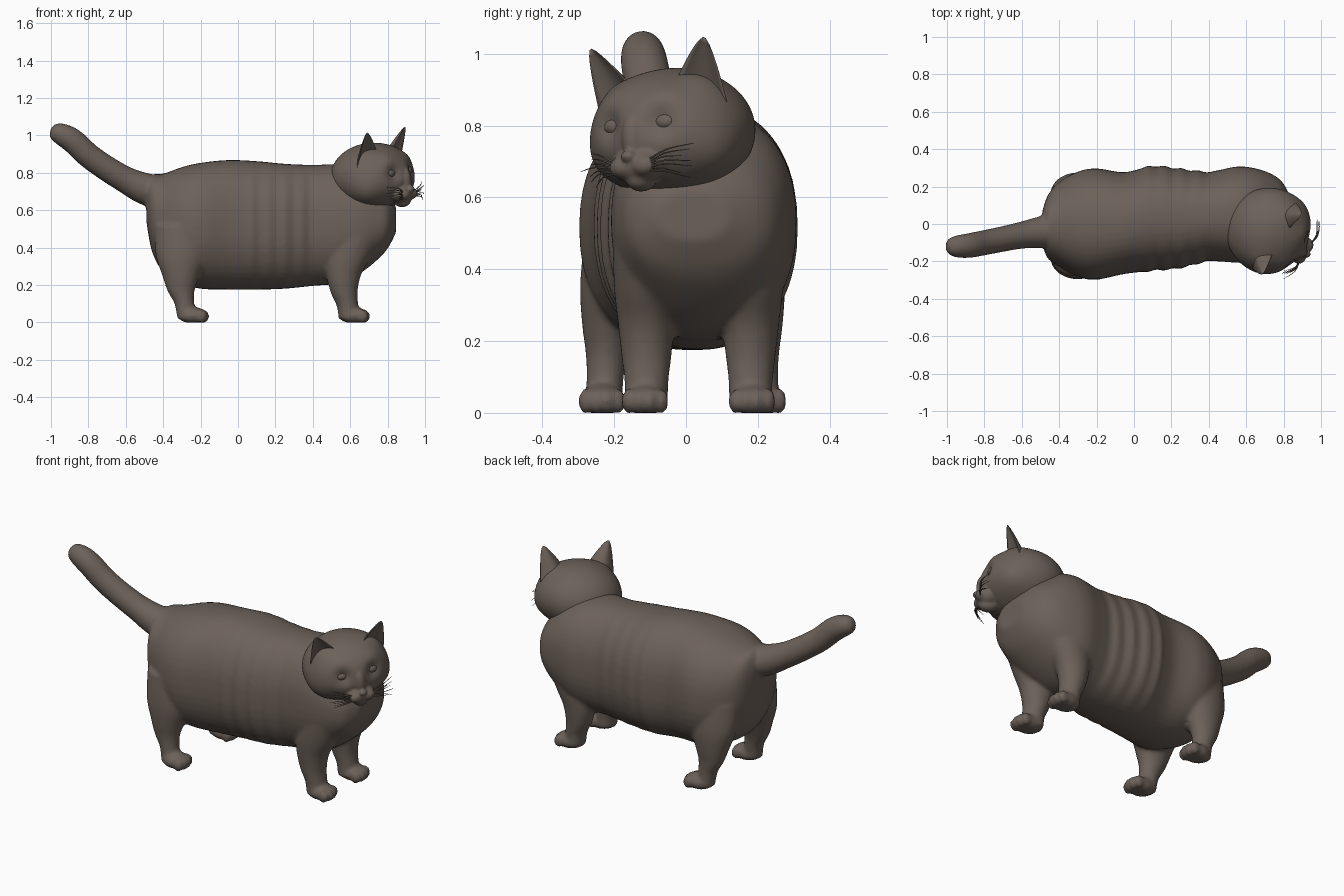
import bpy, bmesh, math, random
from mathutils import Vector, Matrix

if "Cube" in bpy.data.objects:
    bpy.data.objects.remove(bpy.data.objects["Cube"])

random.seed(4)
fur = bpy.data.materials.new("dark taupe fur")
fur.diffuse_color = (0.15, 0.12, 0.10, 1)
fur.use_nodes = True
fur.node_tree.nodes["Principled BSDF"].inputs["Base Color"].default_value = fur.diffuse_color


def spline(rows, steps=6):
    """Catmull-Rom interpolation through rows of numbers."""
    out = []
    for i in range(len(rows) - 1):
        a, b = rows[max(i - 1, 0)], rows[i]
        c, d = rows[i + 1], rows[min(i + 2, len(rows) - 1)]
        for k in range(steps):
            t = k / steps
            out.append(tuple(0.5 * (2 * q + (r - p) * t + (2 * p - 5 * q + 4 * r - s) * t * t
                                    + (3 * q - p - 3 * r + s) * t ** 3)
                             for p, q, r, s in zip(a, b, c, d)))
    return out + [tuple(rows[-1])]


def loft(bm, rings):
    """Skin closed rings of points and cap both ends."""
    vs = [[bm.verts.new(p) for p in ring] for ring in rings]
    n = len(vs[0])
    faces = [bm.faces.new((a[j], a[(j + 1) % n], b[(j + 1) % n], b[j]))
             for a, b in zip(vs, vs[1:]) for j in range(n)]
    faces += [bm.faces.new(vs[0][::-1]), bm.faces.new(vs[-1])]
    bmesh.ops.recalc_face_normals(bm, faces=faces)


def blob(bm, centre, size, floor=None):
    """Ellipsoid, optionally flattened at a floor height."""
    m = Matrix.Translation(centre) @ Matrix.Diagonal((*size, 1))
    vs = bmesh.ops.create_uvsphere(bm, u_segments=32, v_segments=20, radius=1, matrix=m)["verts"]
    if floor is not None:
        for v in vs:
            v.co.z = max(v.co.z, floor)
    return vs


def pipe(bm, rows, sides):
    """Round tube through rows of x, y, z, radius."""
    pts = [Vector(r[:3]) for r in rows]
    rings = []
    for i, r in enumerate(rows):
        q = (pts[min(i + 1, len(pts) - 1)] - pts[max(i - 1, 0)]).to_track_quat('Z', 'Y')
        rings.append([pts[i] + q @ Vector((math.cos(a), math.sin(a), 0)) * r[3]
                      for a in (math.tau * k / sides for k in range(sides))])
    loft(bm, rings)


def finish(name, bm, voxel=0, relax=0, matrix=None):
    me = bpy.data.meshes.new(name)
    bm.to_mesh(me)
    bm.free()
    me.materials.append(fur)
    for p in me.polygons:
        p.use_smooth = True
    ob = bpy.data.objects.new(name, me)
    bpy.context.collection.objects.link(ob)
    if matrix:
        ob.matrix_world = matrix
    if voxel:
        r = ob.modifiers.new("blend", 'REMESH')
        r.mode, r.voxel_size, r.use_smooth_shade = 'VOXEL', voxel, True
        s = ob.modifiers.new("relax", 'SMOOTH')
        s.factor, s.iterations = 0.5, relax
    return ob


# ---------- body: torso, legs, paws and tail blended into one skin ----------
bm = bmesh.new()
torso = [  # x, y centre, half width, z bottom, z top
    (-0.49, -0.02, 0.09, 0.54, 0.75), (-0.46, -0.015, 0.17, 0.38, 0.79),
    (-0.40, 0, 0.225, 0.27, 0.795), (-0.30, 0, 0.28, 0.21, 0.83),
    (-0.20, 0, 0.297, 0.18, 0.853), (-0.05, 0.005, 0.272, 0.175, 0.868),
    (0.10, 0.03, 0.28, 0.175, 0.862), (0.25, 0.03, 0.265, 0.18, 0.848),
    (0.40, 0.04, 0.24, 0.195, 0.842), (0.55, 0.05, 0.257, 0.21, 0.845),
    (0.65, 0.045, 0.252, 0.26, 0.82), (0.74, 0.04, 0.225, 0.33, 0.75),
    (0.80, 0.03, 0.185, 0.395, 0.69), (0.845, 0.02, 0.10, 0.48, 0.62)]
rings = []
for x, yc, w, zb, zt in spline(torso):
    if 0.05 < x < 0.42:  # soft vertical folds in the flank
        w += 0.006 * math.sin((x - 0.05) * math.tau / 0.09)
    ring = []
    for k in range(48):
        c, s = math.cos(math.tau * k / 48), math.sin(math.tau * k / 48)
        ring.append((x, yc + w * math.copysign(abs(c) ** 0.88, c),
                     (zb + zt) / 2 + (zt - zb) / 2 * math.copysign(abs(s) ** 0.88, s)))
    rings.append(ring)
loft(bm, rings)

hind = [  # z, x, y offset, x radius, y radius
    (0.52, -0.29, 0.16, 0.16, 0.11), (0.36, -0.30, 0.185, 0.14, 0.10),
    (0.25, -0.305, 0.20, 0.10, 0.08), (0.17, -0.305, 0.21, 0.073, 0.06),
    (0.10, -0.287, 0.215, 0.053, 0.052), (0.02, -0.275, 0.22, 0.05, 0.052)]
fore = [
    (0.46, 0.62, 0.12, 0.15, 0.12), (0.34, 0.585, 0.14, 0.12, 0.095),
    (0.25, 0.565, 0.145, 0.092, 0.08), (0.16, 0.567, 0.145, 0.072, 0.07),
    (0.09, 0.585, 0.145, 0.058, 0.062), (0.02, 0.59, 0.145, 0.052, 0.06)]
for side in (-1, 1):
    for leg, mid, paw_x in ((hind, -0.01, -0.24), (fore, 0.035, 0.62)):
        loft(bm, [[(x + rx * math.cos(a), mid + side * y + ry * math.sin(a), z)
                   for a in (math.tau * k / 24 for k in range(24))]
                  for z, x, y, rx, ry in spline(leg)])
        py = mid + side * (leg[-1][2] + 0.004)
        blob(bm, (paw_x, py, 0.036), (0.078, 0.064, 0.046), 0)
        for t in (-1.5, -0.5, 0.5, 1.5):  # toes
            blob(bm, (paw_x + 0.062 - 0.011 * abs(t), py + t * 0.031, 0.032),
                 (0.03, 0.019, 0.036), 0)

tail = [(-0.40, -0.03, 0.69, 0.09), (-0.50, -0.045, 0.715, 0.085), (-0.60, -0.06, 0.762, 0.072),
        (-0.70, -0.08, 0.822, 0.068), (-0.80, -0.10, 0.893, 0.067), (-0.88, -0.115, 0.968, 0.066),
        (-0.94, -0.12, 1.004, 0.060), (-0.985, -0.12, 1.02, 0.045), (-1.003, -0.12, 1.026, 0.02)]
pipe(bm, spline(tail, 4), 24)
finish("body", bm, 0.011, 5)

# ---------- head, turned towards the viewer and slightly tilted ----------
pose = (Matrix.Translation((0.72, -0.035, 0.78)) @ Matrix.Rotation(math.radians(-33), 4, 'Z')
        @ Matrix.Rotation(math.radians(5), 4, 'X'))
bm = bmesh.new()
skull = bmesh.ops.create_uvsphere(bm, u_segments=96, v_segments=64, radius=1,
                                  matrix=Matrix.Diagonal((0.225, 0.23, 0.18, 1)))["verts"]
dents = [  # position, spread, push outwards
    ((0.20, 0.085, 0.025), 0.045, -0.028),   # eye sockets
    ((0.17, 0.10, 0.10), 0.05, 0.008),       # brows
    ((0.08, 0.19, -0.08), 0.08, 0.016),      # cheeks
    ((0.05, 0.14, 0.12), 0.06, 0.010)]       # ear roots
for v in skull:
    push = sum(d * math.exp(-((v.co - Vector((p[0], s * p[1], p[2]))).length / r) ** 2)
               for p, r, d in dents for s in (-1, 1))
    v.co += v.co.normalized() * push
blob(bm, (0.185, 0, -0.09), (0.06, 0.08, 0.055))       # muzzle
blob(bm, (0.20, 0, -0.02), (0.04, 0.034, 0.075))       # nose bridge
blob(bm, (0.241, 0, -0.066), (0.018, 0.022, 0.016))    # nose tip
blob(bm, (0.18, 0, -0.13), (0.05, 0.04, 0.034))        # chin
for s in (-1, 1):
    blob(bm, (0.212, s * 0.034, -0.094), (0.038, 0.042, 0.032))   # whisker pads
finish("head", bm, 0.006, 4, pose)

# ---------- eyes, ears and whiskers, mirrored across the head ----------
for s, label in ((-1, "right"), (1, "left")):
    bm = bmesh.new()
    blob(bm, (0.165, s * 0.083, 0.024), (0.026, 0.034, 0.024))
    finish(label + "_eye", bm, matrix=pose)

    # cupped ear, crescent in section and open to the front
    bm = bmesh.new()
    base, tip = Vector((0.055, s * 0.135, 0.085)), Vector((0.10, s * 0.19, 0.25))
    across = Vector((-0.25, s * 0.85, -0.40)).normalized()
    out = Vector((0.90, s * 0.30, 0.1)).normalized()
    rings = []
    for i in range(13):
        h = i / 12
        w = 0.082 * (1 - h) ** 0.75 + 0.004
        steps = [-1 + k / 5 for k in range(11)]
        back = [(t, -0.85 * (1 - t * t)) for t in steps]
        front = [(t, -0.45 * (1 - t * t) + 0.05) for t in reversed(steps)]
        rings.append([base.lerp(tip, h) + across * w * t + out * w * d for t, d in back + front])
    loft(bm, rings)
    finish(label + "_ear", bm, matrix=pose)

    bm = bmesh.new()
    for i in range(7):
        root = Vector((0.225, s * (0.045 + 0.006 * (i % 3)), -0.085 - 0.004 * i))
        end = Vector((0.195 + random.uniform(-0.015, 0.015), s * random.uniform(0.145, 0.19),
                      -0.045 - 0.016 * i))
        mid = root.lerp(end, 0.5) + Vector((0.02, 0, 0.008))
        pipe(bm, spline([(*root, 0.003), (*mid, 0.0022), (*end, 0.0008)], 4), 5)
    finish(label + "_whiskers", bm, matrix=pose)
